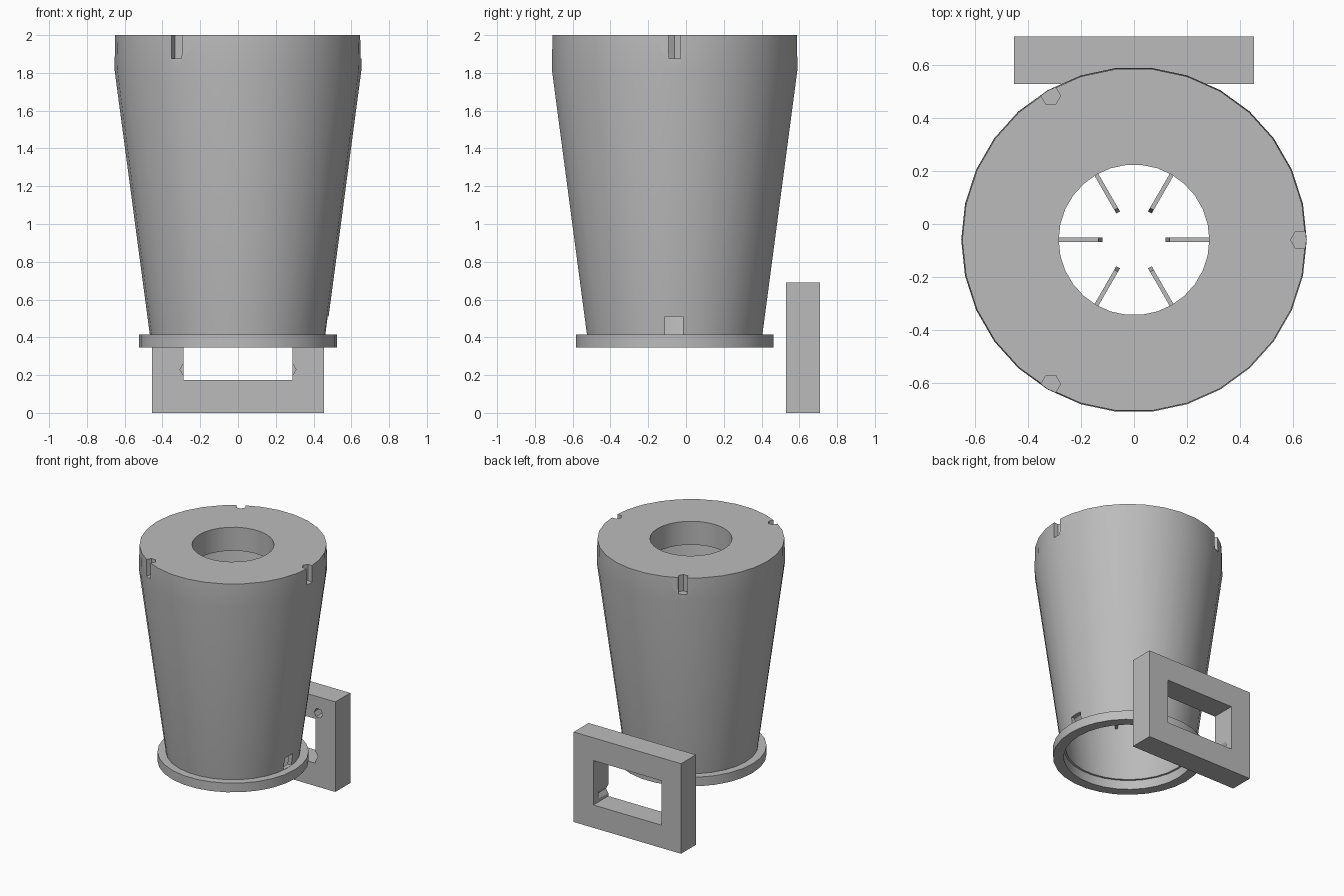
import bpy, bmesh
from math import cos, sin, pi, radians
from mathutils import Matrix, Vector

cube = bpy.data.objects.get("Cube")
if cube:
    bpy.data.objects.remove(cube, do_unlink=True)

SIDES = 30
CENTRE = Vector((0, -0.06, 0))

grey = bpy.data.materials.new("plain grey")
grey.use_nodes = True
grey.diffuse_color = (0.5, 0.5, 0.5, 1)
for node in grey.node_tree.nodes:
    if node.type == 'BSDF_PRINCIPLED':
        node.inputs["Base Color"].default_value = (0.5, 0.5, 0.5, 1)


def make(name, bm):
    bmesh.ops.recalc_face_normals(bm, faces=bm.faces)
    mesh = bpy.data.meshes.new(name)
    bm.to_mesh(mesh)
    bm.free()
    mesh.materials.append(grey)
    obj = bpy.data.objects.new(name, mesh)
    bpy.context.collection.objects.link(obj)
    return obj


def revolve(name, profile):
    """Closed (radius, z) outline turned about the cup axis."""
    bm = bmesh.new()
    rings = [[bm.verts.new(CENTRE + Vector((r * cos(2 * pi * i / SIDES),
                                            r * sin(2 * pi * i / SIDES), z)))
              for i in range(SIDES)] for r, z in profile]
    for a, b in zip(rings, rings[1:] + rings[:1]):
        for i in range(SIDES):
            j = (i + 1) % SIDES
            bm.faces.new((a[i], a[j], b[j], b[i]))
    return make(name, bm)


def box(name, x, y, z):
    bm = bmesh.new()
    bmesh.ops.create_cube(bm, size=1)
    for v in bm.verts:
        v.co = [lo + (c + 0.5) * (hi - lo) for c, (lo, hi) in zip(v.co, (x, y, z))]
    return make(name, bm)


def hexagon(name, centre, depth, along_y=False):
    """Hexagonal prism with its corners pointing along x."""
    bm = bmesh.new()
    bmesh.ops.create_cone(bm, cap_ends=True, segments=6, radius1=0.037,
                          radius2=0.037, depth=depth)
    bmesh.ops.rotate(bm, verts=bm.verts, matrix=Matrix.Rotation(pi / 2, 3, 'Z'))
    if along_y:
        bmesh.ops.rotate(bm, verts=bm.verts, matrix=Matrix.Rotation(pi / 2, 3, 'X'))
    bmesh.ops.translate(bm, verts=bm.verts, vec=centre)
    return make(name, bm)


def activate(obj):
    bpy.ops.object.select_all(action='DESELECT')
    obj.select_set(True)
    bpy.context.view_layer.objects.active = obj


def cut(obj, cutters):
    activate(obj)
    for cutter in cutters:
        cutter.hide_render = True
        mod = obj.modifiers.new("cut", 'BOOLEAN')
        mod.operation = 'DIFFERENCE'
        mod.solver = 'EXACT'
        mod.object = cutter
        bpy.ops.object.modifier_apply(modifier=mod.name)
        bpy.data.objects.remove(cutter, do_unlink=True)


# Hollow tapered cup with a foot flange and a thick holed lid
cup = revolve("cup_shell", [
    (0.45, 0.345), (0.525, 0.345), (0.525, 0.415), (0.467, 0.415),
    (0.654, 1.82), (0.65, 2.0), (0.285, 2.0), (0.285, 1.82),
    (0.62, 1.82), (0.435, 0.415), (0.45, 0.415)])

# Three hexagonal notches in the rim, and a cable slot above the flange
cutters = []
for k in range(3):
    a = radians(120 * k)
    spot = CENTRE + Vector((0.63 * cos(a), 0.63 * sin(a), 2.0))
    cutters.append(hexagon("notch_cutter", spot, 0.25))
cutters.append(box("slot_cutter", (0.35, 0.6), (-0.11, -0.015), (0.416, 0.51)))
cut(cup, cutters)
activate(cup)
bpy.ops.object.shade_smooth_by_angle(angle=radians(25))

# Six thin fins inside the cup
for k in range(6):
    turn = Matrix.Rotation(radians(60 * k), 3, 'Z')
    bm = bmesh.new()
    sides = [[bm.verts.new(CENTRE + turn @ Vector((r, y, z)))
              for r, z in ((0.12, 0.85), (0.5, 0.85), (0.515, 0.97), (0.135, 0.97))]
             for y in (-0.008, 0.008)]
    for s in sides:
        bm.faces.new(s)
    for i in range(4):
        j = (i + 1) % 4
        bm.faces.new((sides[0][i], sides[0][j], sides[1][j], sides[1][i]))
    make(f"inner_fin_{k + 1}", bm)

# Rectangular frame behind the cup, with a window and hexagonal front pockets
frame = box("back_frame", (-0.455, 0.455), (0.53, 0.71), (0, 0.69))
cutters = [box("window_cutter", (-0.288, 0.288), (0.4, 0.8), (0.175, 0.515))]
for side in (-1, 1):
    for x, z in ((0.27, 0.23), (0.31, 0.565)):
        cutters.append(hexagon("pocket_cutter", Vector((side * x, 0.53, z)), 0.24, True))
cut(frame, cutters)
